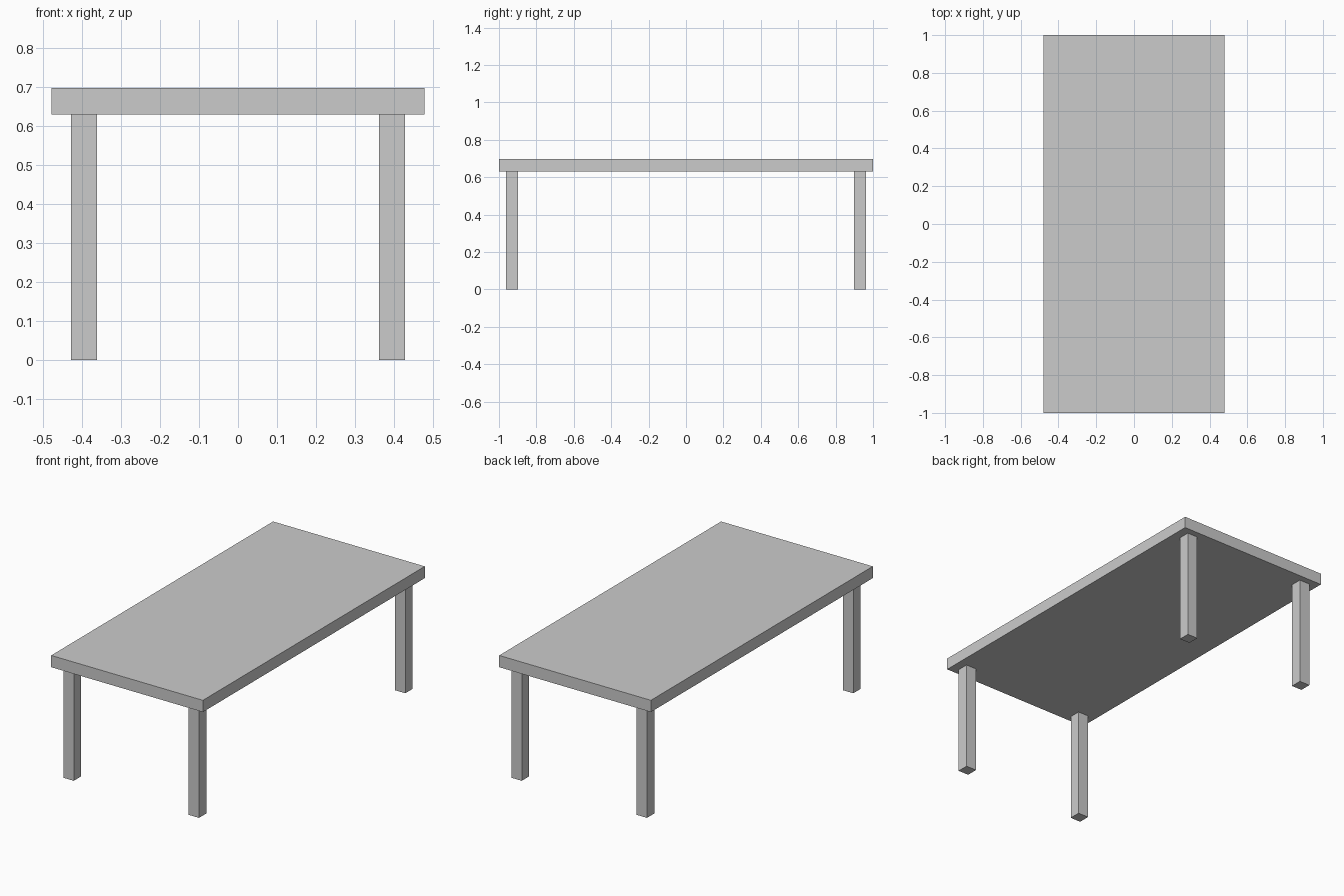
import bpy

if "Cube" in bpy.data.objects:
    bpy.data.objects.remove(bpy.data.objects["Cube"])


def box(name, center, size):
    bpy.ops.mesh.primitive_cube_add(size=1, location=center)
    obj = bpy.context.object
    obj.name = name
    obj.scale = size
    bpy.ops.object.transform_apply(location=False, rotation=False, scale=True)
    return obj


TOP_Z, UNDER_Z = 0.698, 0.631
LEG = 0.066

# Table top slab
box("table_top", (0, 0, (TOP_Z + UNDER_Z) / 2), (0.957, 2.0, TOP_Z - UNDER_Z))

# Four square legs, inset from the corners
for y_name, sy in (("front", -1), ("back", 1)):
    for x_name, sx in (("left", -1), ("right", 1)):
        box(f"{y_name}_{x_name}_leg", (sx * 0.395, sy * 0.93, UNDER_Z / 2),
            (LEG, LEG, UNDER_Z))
